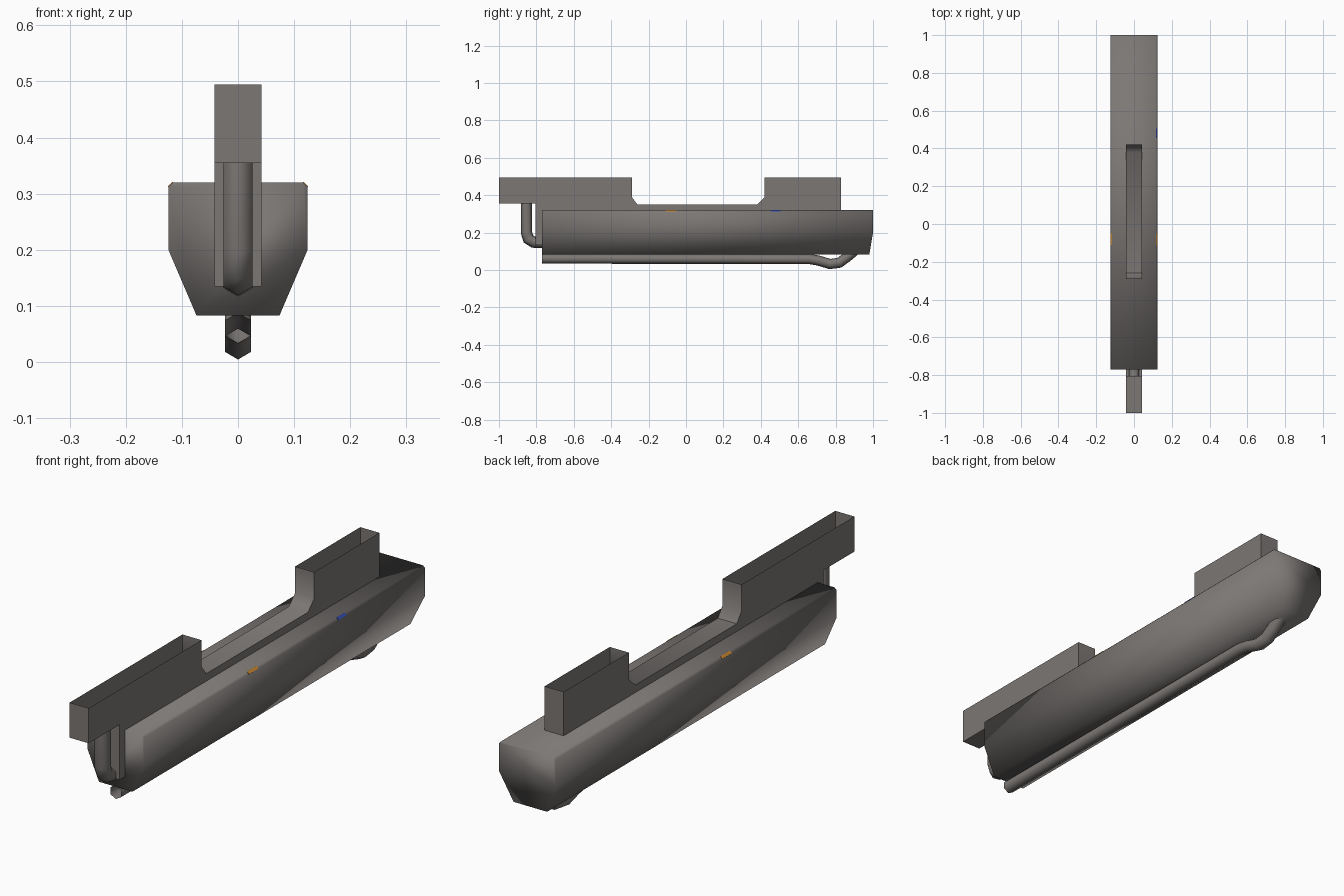
import bpy, bmesh, math
from mathutils import Vector

if "Cube" in bpy.data.objects:
    bpy.data.objects.remove(bpy.data.objects["Cube"])


def material(name, rgb):
    m = bpy.data.materials.new(name)
    m.diffuse_color = (*rgb, 1)
    m.use_nodes = True
    m.node_tree.nodes["Principled BSDF"].inputs["Base Color"].default_value = m.diffuse_color
    return m


GREY = material("warm grey metal", (0.20, 0.186, 0.178))
ORANGE = material("orange marker", (0.60, 0.25, 0.03))
BLUE = material("blue marker", (0.03, 0.07, 0.42))


def finish(bm, name, mat, angle=None):
    bmesh.ops.recalc_face_normals(bm, faces=bm.faces)
    me = bpy.data.meshes.new(name)
    bm.to_mesh(me)
    bm.free()
    ob = bpy.data.objects.new(name, me)
    bpy.context.collection.objects.link(ob)
    me.materials.append(mat)
    if angle:
        bpy.ops.object.select_all(action='DESELECT')
        ob.select_set(True)
        bpy.context.view_layer.objects.active = ob
        if angle >= 180:
            bpy.ops.object.shade_smooth()
        else:
            bpy.ops.object.shade_smooth_by_angle(angle=math.radians(angle))
    return ob


def tube(name, path, r, sides=6):
    """Sweep a polygon along a path in the x = 0 plane, open at the ends."""
    bm = bmesh.new()
    pts = [Vector((0, y, z)) for y, z in path]
    rings = []
    for i, p in enumerate(pts):
        a = (p - pts[max(i - 1, 0)]).normalized()
        b = (pts[min(i + 1, len(pts) - 1)] - p).normalized()
        t = (a + b).normalized()
        n = Vector((0, -t.z, t.y))
        k = 1 / max(t.dot(a), t.dot(b))
        rings.append([bm.verts.new(p + n * (r * k * math.cos(math.tau * s / sides))
                                   + Vector((r * math.sin(math.tau * s / sides), 0, 0)))
                      for s in range(sides)])
    for u, v in zip(rings, rings[1:]):
        for s in range(sides):
            q = (s + 1) % sides
            bm.faces.new((u[s], u[q], v[q], v[s]))
    return finish(bm, name, GREY, 75)


# Main body: keel-shaped section, raked lower stern, fully smooth shading
half = [(0.074, 0.083), (0.124, 0.2), (0.124, 0.312), (0.116, 0.32)]
section = half + [(-x, z) for x, z in reversed(half)]
bm = bmesh.new()
front = [bm.verts.new((x, -0.77, z)) for x, z in section]
back = [bm.verts.new((x, 0.98 if z < 0.1 else 1.0, z)) for x, z in section]
for i in range(8):
    j = (i + 1) % 8
    bm.faces.new((front[i], front[j], back[j], back[i]))
bm.faces.new(front)
bm.faces.new(back[1:7])
bm.faces.new((back[0], back[1], back[6], back[7]))
finish(bm, "main_body", GREY, 180)

# Mount: thin-walled rail with two raised sockets, open at the top
profile = [(-1, .495), (-1, .355), (-.805, .355), (-.805, .135), (-.76, .135),
           (-.76, .31), (.83, .31), (.83, .495), (.42, .495), (.42, .39),
           (.38, .35), (-.26, .35), (-.29, .39), (-.29, .495)]
open_edges = {4, 5, 7, 13}  # socket mouths and edges hidden in the body
bm = bmesh.new()
left = [bm.verts.new((-0.042, y, z)) for y, z in profile]
right = [bm.verts.new((0.042, y, z)) for y, z in profile]
bm.faces.new(left)
bm.faces.new(right)
for i in range(len(profile)):
    if i not in open_edges:
        j = (i + 1) % len(profile)
        bm.faces.new((left[i], left[j], right[j], right[i]))
finish(bm, "mounting_rail", GREY, 50)

# Pipes: front elbow and the long one under the keel
tube("front_pipe", [(-.853, .37), (-.853, .2), (-.842, .166), (-.815, .149), (-.76, .147)], 0.03)
tube("keel_pipe", [(-.77, .061), (.66, .059), (.71, .05), (.77, .032), (.82, .039),
                   (.86, .068), (.91, .11)], 0.027)


# Small coloured markers on the top chamfers
def marker(name, side, y, length, mat):
    bm = bmesh.new()
    bmesh.ops.create_cube(bm, size=1)
    ob = finish(bm, name, mat)
    ob.scale = (0.012, length, 0.003)
    ob.rotation_euler = (0, side * math.pi / 4, 0)
    ob.location = (side * 0.12, y, 0.316)


marker("orange_marker_right", 1, -0.08, 0.06, ORANGE)
marker("orange_marker_left", -1, -0.08, 0.06, ORANGE)
marker("blue_marker_right", 1, 0.48, 0.05, BLUE)
